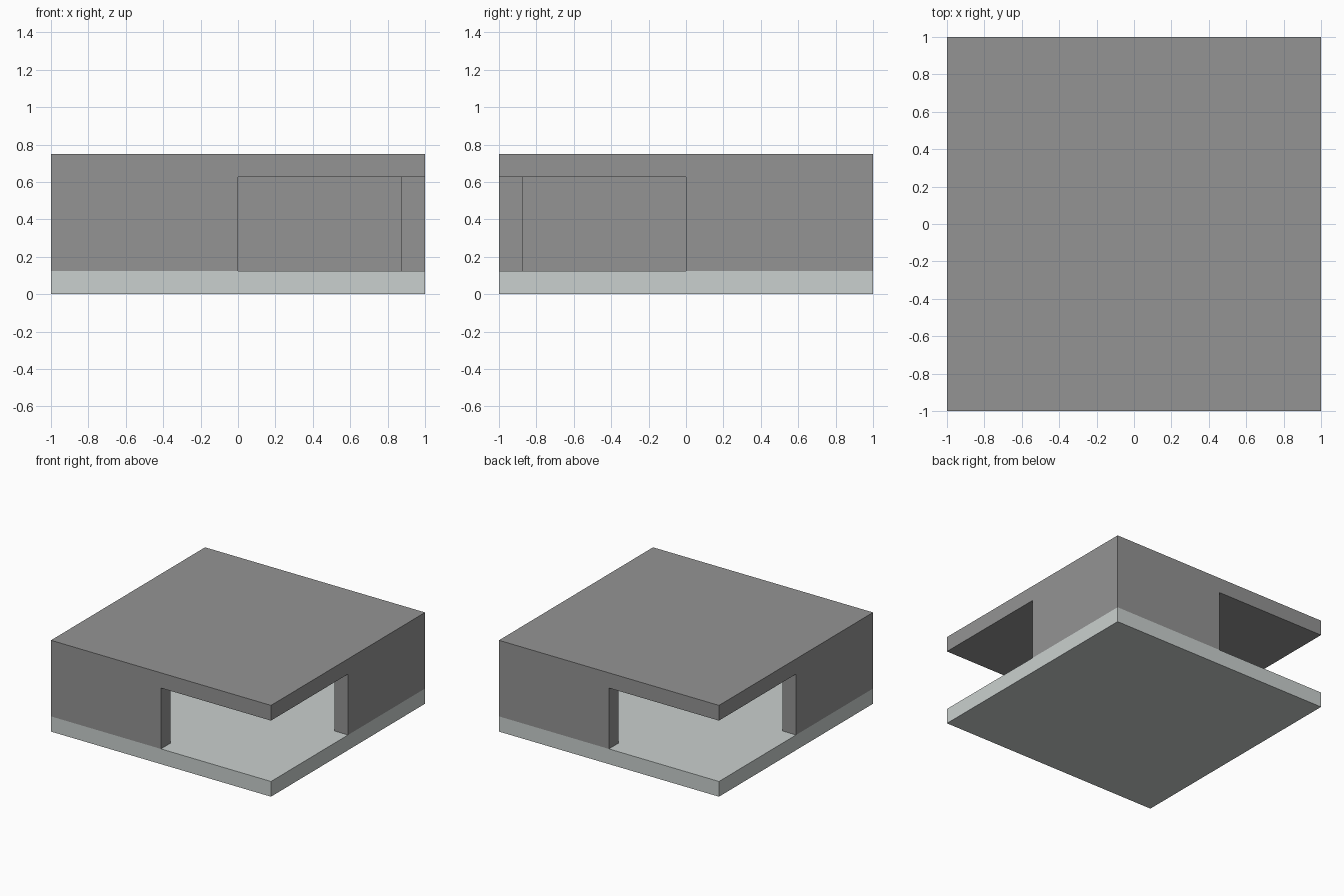
import bpy
import bmesh
from mathutils import Vector

cube = bpy.data.objects.get("Cube")
if cube:
    bpy.data.objects.remove(cube, do_unlink=True)

HALF = 1.0       # half the plan width
SLAB = 0.125     # slab and wall thickness
HEIGHT = 0.75    # overall height


def make_material(name, colour):
    mat = bpy.data.materials.new(name)
    mat.use_nodes = True
    mat.diffuse_color = colour
    mat.node_tree.nodes["Principled BSDF"].inputs["Base Color"].default_value = colour
    return mat


def extrude_profile(name, outline, bottom, top, mat):
    """Extrude a flat plan outline from the bottom height to the top height."""
    bm = bmesh.new()
    base = bm.faces.new([bm.verts.new((x, y, bottom)) for x, y in outline])
    result = bmesh.ops.extrude_face_region(bm, geom=[base])
    raised = [v for v in result["geom"] if isinstance(v, bmesh.types.BMVert)]
    bmesh.ops.translate(bm, verts=raised, vec=Vector((0, 0, top - bottom)))
    if not any(f.normal.z < 0 and f.calc_center_median().z == bottom for f in bm.faces):
        bm.faces.new([v for v in bm.verts if v not in raised])
    bmesh.ops.recalc_face_normals(bm, faces=bm.faces)
    mesh = bpy.data.meshes.new(name)
    bm.to_mesh(mesh)
    bm.free()
    mesh.materials.append(mat)
    obj = bpy.data.objects.new(name, mesh)
    bpy.context.collection.objects.link(obj)
    return obj


dark_grey = make_material("dark grey", (0.295, 0.295, 0.295, 1))
pale_grey = make_material("pale grey", (0.59, 0.63, 0.62, 1))

# Floor and roof slabs
square = [(-HALF, -HALF), (HALF, -HALF), (HALF, HALF), (-HALF, HALF)]
extrude_profile("floor_slab", square, 0, SLAB, pale_grey)
extrude_profile("roof_slab", square, HEIGHT - SLAB, HEIGHT, dark_grey)

# L-shaped corner walls on opposite corners, leaving the other two open
inner = HALF - SLAB
corner = [(0, HALF), (0, inner), (inner, inner), (inner, 0), (HALF, 0), (HALF, HALF)]
for name, sign in (("back_corner_wall", 1), ("front_corner_wall", -1)):
    outline = [(sign * x, sign * y) for x, y in corner]
    extrude_profile(name, outline, SLAB, HEIGHT - SLAB, dark_grey)
